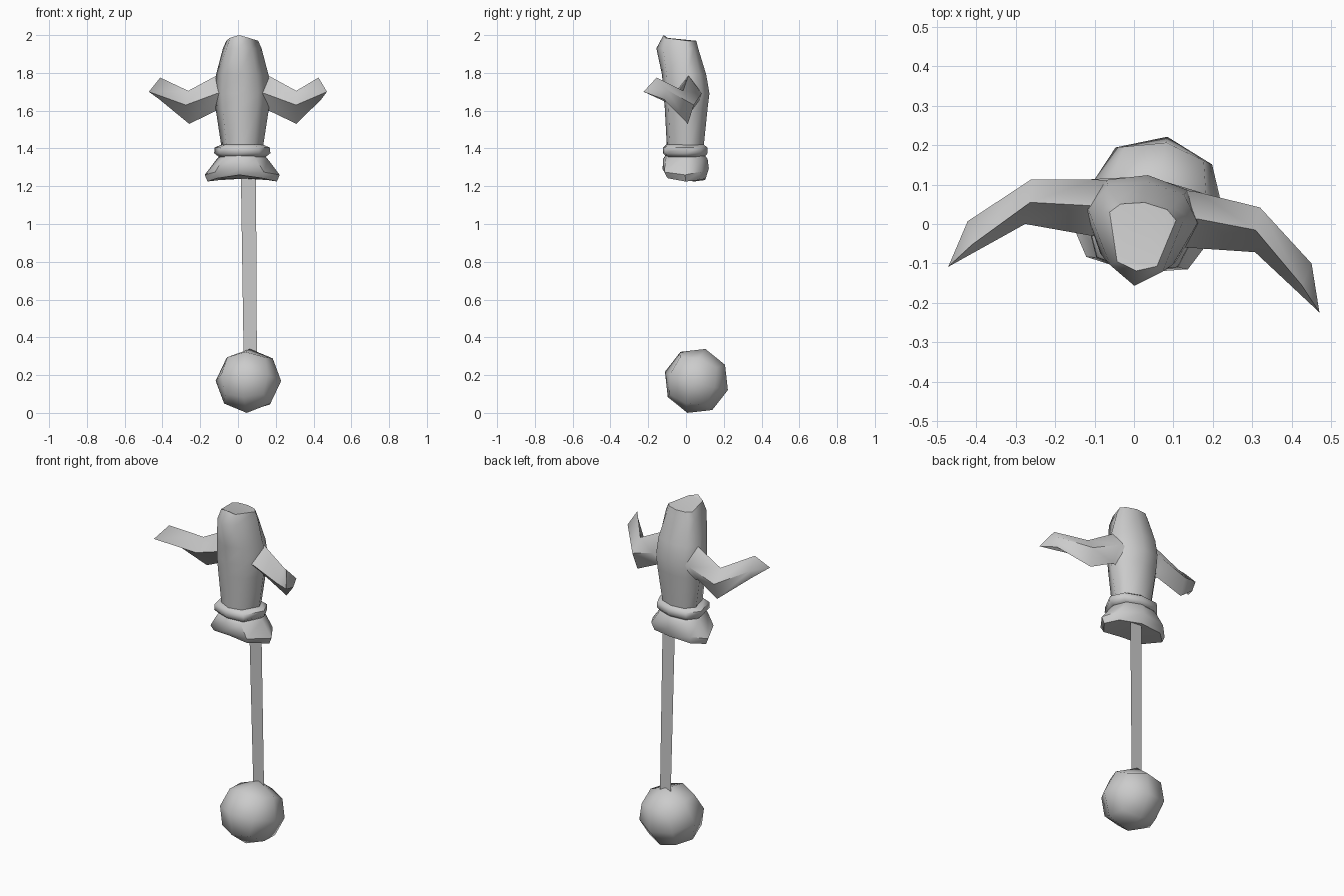
import bpy, bmesh, math
from mathutils import Matrix

if "Cube" in bpy.data.objects:
    bpy.data.objects.remove(bpy.data.objects["Cube"])

YAW = Matrix.Translation((0.02, 0, 0)) @ Matrix.Rotation(math.radians(-7), 4, 'Z')


def finish(name, bm, matrix=None, angle=60):
    if matrix:
        bm.transform(matrix)
    bmesh.ops.recalc_face_normals(bm, faces=bm.faces)
    mesh = bpy.data.meshes.new(name)
    bm.to_mesh(mesh)
    bm.free()
    ob = bpy.data.objects.new(name, mesh)
    bpy.context.collection.objects.link(ob)
    bpy.ops.object.select_all(action='DESELECT')
    ob.select_set(True)
    bpy.context.view_layer.objects.active = ob
    bpy.ops.object.shade_smooth_by_angle(angle=math.radians(angle))
    return ob


def loft(name, rings, matrix=None, angle=60):
    """Skin a list of equal-length rings and cap both ends."""
    bm = bmesh.new()
    loops = [[bm.verts.new(p) for p in r] for r in rings]
    n = len(rings[0])
    for a, b in zip(loops, loops[1:]):
        for i in range(n):
            j = (i + 1) % n
            bm.faces.new((a[i], a[j], b[j], b[i]))
    caps = [bm.faces.new(loops[0]), bm.faces.new(loops[-1])]
    bmesh.ops.triangulate(bm, faces=caps)
    return finish(name, bm, matrix, angle)


def ring(w, yf, yb, zf, zs=None, zb=None, front=0.6, mid=0.5):
    """Eight-sided mirrored section; heights at front, sides and back."""
    zs = zf if zs is None else zs
    zb = zf if zb is None else zb
    half = [(front * w, yf * mid, (zf + zs) / 2), (w, 0.02, zs),
            (0.7 * w, yb * 0.8, (zs + zb) / 2)]
    left = [(-x, y, z) for x, y, z in reversed(half)]
    return [(0, yf, zf)] + half + [(0, yb, zb)] + left


# Body with a keeled front and a forward-leaning top
loft("body", [
    ring(0.105, -0.10, 0.09, 1.37, front=0.65, mid=0.75),
    ring(0.142, -0.113, 0.115, 1.61, front=0.65, mid=0.72),
    ring(0.148, -0.12, 0.125, 1.69, front=0.65, mid=0.72),
    ring(0.14, -0.128, 0.108, 1.79, front=0.65, mid=0.72),
    ring(0.103, -0.158, 0.065, 1.93, front=0.65, mid=0.72),
    ring(0.085, -0.12, 0.055, 2.0, 1.97, 1.97, front=0.6, mid=0.85),
], YAW)

# Raised arms: four-sided sections listed as top, front, bottom, back
ARM = [
    [(0.04, 0.03, 1.80), (0.04, -0.05, 1.70), (0.04, 0.04, 1.54), (0.04, 0.10, 1.69)],
    [(0.14, 0.03, 1.785), (0.13, -0.045, 1.69), (0.14, 0.04, 1.60), (0.13, 0.098, 1.69)],
    [(0.288, 0.02, 1.705), (0.294, -0.036, 1.63), (0.286, 0.045, 1.53), (0.293, 0.078, 1.63)],
    [(0.422, -0.105, 1.775), (0.475, -0.168, 1.70), (0.432, -0.065, 1.66), (0.44, -0.047, 1.71)],
]
for name, s in (("right_arm", 1), ("left_arm", -1)):
    loft(name, [[(s * x, y, z) for x, y, z in r] for r in ARM], YAW)

# Collar band
loft("collar", [
    ring(0.125, -0.105, 0.10, 1.355, mid=0.8, front=0.7),
    ring(0.15, -0.122, 0.115, 1.375, mid=0.8, front=0.7),
    ring(0.147, -0.122, 0.115, 1.405, mid=0.8, front=0.7),
    ring(0.11, -0.105, 0.095, 1.42, mid=0.8, front=0.7),
], YAW)

# Flared skirt with a dipping rim
loft("skirt", [
    ring(0.185, -0.105, 0.105, 1.26, 1.225, 1.24, mid=0.8, front=0.65),
    ring(0.2, -0.125, 0.122, 1.29, 1.26, 1.295, mid=0.8, front=0.65),
    ring(0.135, -0.122, 0.115, 1.345, mid=0.8, front=0.65),
    ring(0.11, -0.105, 0.095, 1.37, mid=0.8, front=0.65),
], YAW, 50)

# Flat hanging strap
bm = bmesh.new()
bm.faces.new([bm.verts.new(p) for p in
              ((0.03, 0.10, 0.29), (0.10, 0.10, 0.29),
               (0.095, 0.082, 1.28), (0.015, 0.082, 1.28))])
finish("strap", bm)

# Low-poly ball: a once-subdivided cube pushed out to a sphere
bm = bmesh.new()
bmesh.ops.create_cube(bm, size=2)
bmesh.ops.subdivide_edges(bm, edges=bm.edges[:], cuts=1, use_grid_fill=True)
for v in bm.verts:
    v.co = v.co.normalized() * 0.176
finish("ball", bm, Matrix.Translation((0.055, 0.055, 0.17))
       @ Matrix.Rotation(math.radians(-10), 4, 'Z')
       @ Matrix.Rotation(math.radians(-16), 4, 'X'))
lowest = min(v.co.z for v in bpy.data.objects["ball"].data.vertices)
for v in bpy.data.objects["ball"].data.vertices:
    v.co.z -= lowest
